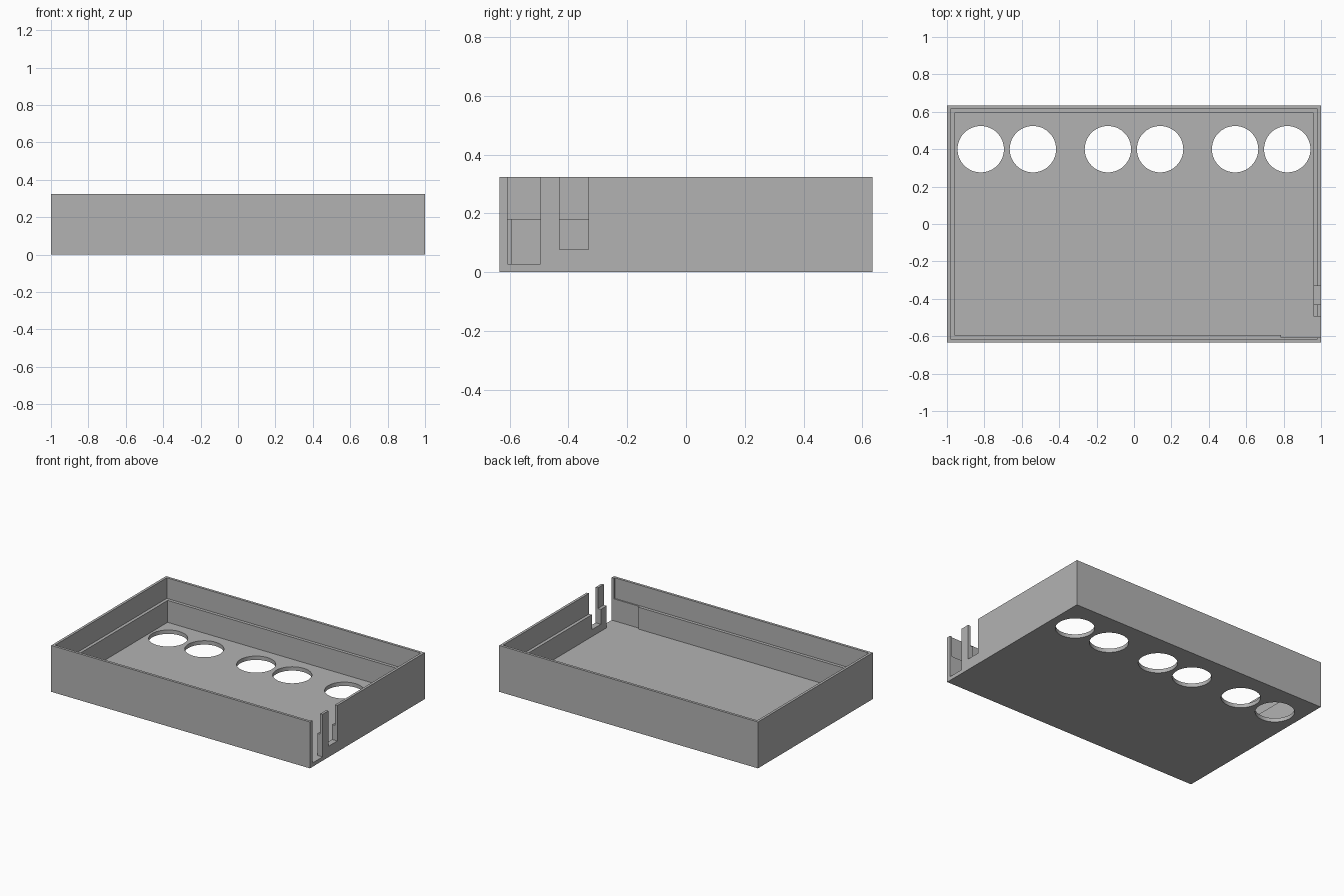
import bpy
import bmesh
import math
from mathutils import Matrix, Vector

if "Cube" in bpy.data.objects:
    bpy.data.objects.remove(bpy.data.objects["Cube"], do_unlink=True)

HX, HY, H = 1.0, 0.634, 0.324      # half length, half depth, height
FLOOR, LEDGE = 0.027, 0.18         # floor thickness, height of the inner ledge
WALL, RIM = 0.04, 0.018            # wall thickness below and above the ledge
OVER = 0.1                         # overshoot of cutters past open sides

grey = bpy.data.materials.new("plain grey")
grey.use_nodes = True
colour = (0.45, 0.45, 0.45, 1)
grey.diffuse_color = colour
grey.node_tree.nodes["Principled BSDF"].inputs["Base Color"].default_value = colour


def make_object(name, bm):
    mesh = bpy.data.meshes.new(name)
    bm.to_mesh(mesh)
    bm.free()
    mesh.materials.append(grey)
    obj = bpy.data.objects.new(name, mesh)
    bpy.context.collection.objects.link(obj)
    return obj


def box(name, low, high):
    low, high = Vector(low), Vector(high)
    bm = bmesh.new()
    size = Matrix.Diagonal((*(high - low), 1))
    bmesh.ops.create_cube(bm, size=1, matrix=Matrix.Translation((low + high) / 2) @ size)
    return make_object(name, bm)


def cylinder(name, x, y, radius):
    bm = bmesh.new()
    bmesh.ops.create_cone(bm, cap_ends=True, segments=64, radius1=radius, radius2=radius,
                          depth=2 * OVER, matrix=Matrix.Translation((x, y, 0)))
    return make_object(name, bm)


def cavity(name, wall, bottom):
    return box(name, (wall - HX, wall - HY, bottom), (HX - wall, HY - wall, H + OVER))


# Solid block that becomes the tray
tray = box("enclosure_tray", (-HX, -HY, 0), (HX, HY, H))

# Stepped interior: main cavity and the wider recess above the ledge
cutters = [cavity("main_cavity", WALL, FLOOR), cavity("rim_recess", RIM, LEDGE)]

# Corner pocket open to the side, and the shallower cable slot next to it
cutters.append(box("corner_pocket", (0.785, -0.607, FLOOR), (HX + OVER, -0.495, H + OVER)))
cutters.append(box("cable_slot", (0.9, -0.43, 0.076), (HX + OVER, -0.332, H + OVER)))

# Three pairs of round holes along the back of the floor
for centre in (-0.68, 0, 0.68):
    for side in (-1, 1):
        cutters.append(cylinder("floor_hole", centre + side * 0.1395, 0.4, 0.124))

# Cut each shape and discard its cutter
bpy.context.view_layer.objects.active = tray
for cutter in cutters:
    cutter.hide_render = True
    cut = tray.modifiers.new(cutter.name, "BOOLEAN")
    cut.operation = "DIFFERENCE"
    cut.solver = "EXACT"
    cut.object = cutter
    bpy.ops.object.modifier_apply(modifier=cut.name)
    bpy.data.objects.remove(cutter, do_unlink=True)

# Smooth hole walls, sharp edges elsewhere
bpy.ops.object.select_all(action="DESELECT")
tray.select_set(True)
bpy.ops.object.shade_smooth_by_angle(angle=math.radians(30))
